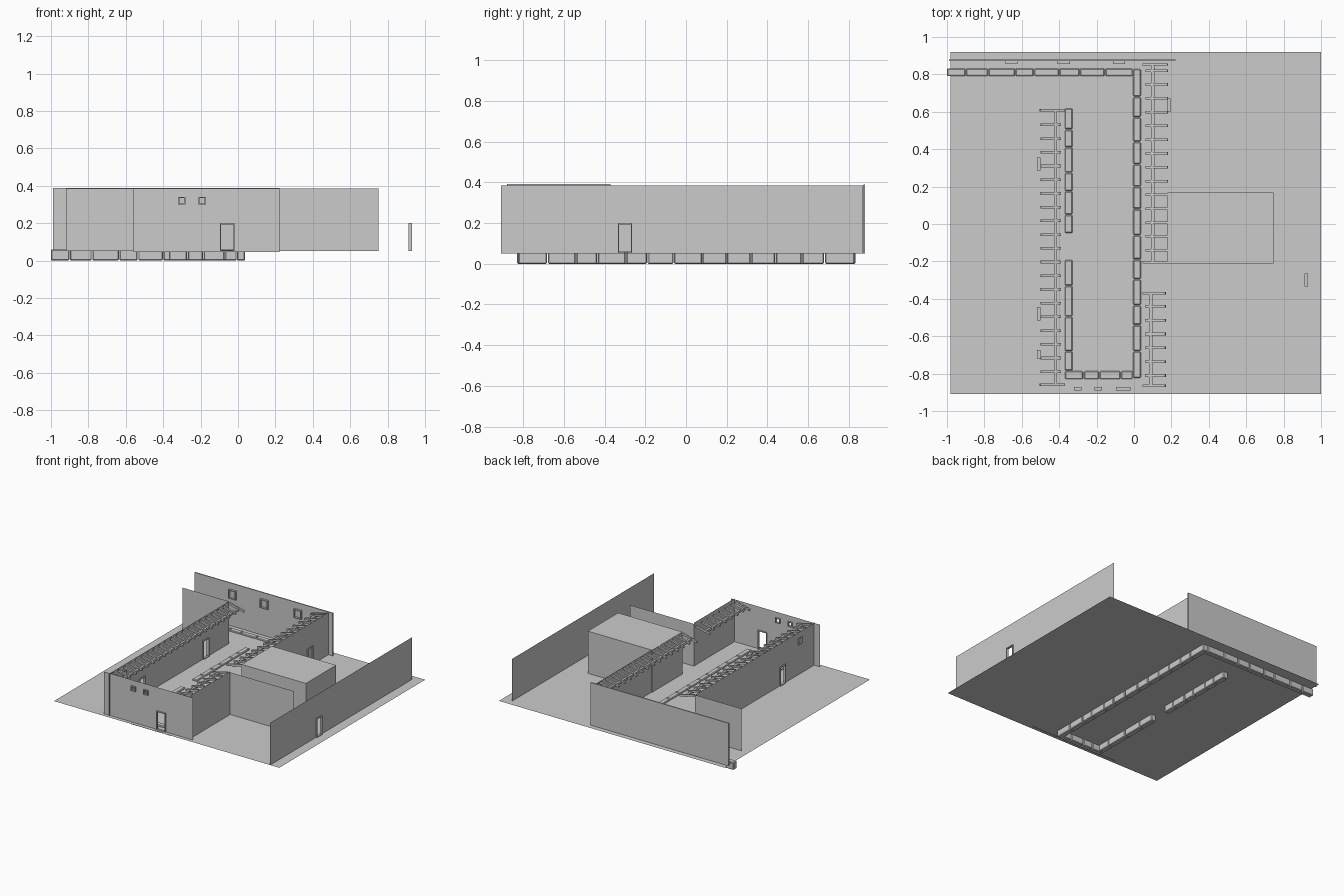
import bpy, bmesh, math
from mathutils import Matrix, Vector

if "Cube" in bpy.data.objects:
    bpy.data.objects.remove(bpy.data.objects["Cube"])

grey = bpy.data.materials.new("plain grey")
grey.diffuse_color = (0.6, 0.6, 0.6, 1)
grey.use_nodes = True
grey.node_tree.nodes["Principled BSDF"].inputs["Base Color"].default_value = grey.diffuse_color
GROUND, TOP = 0.05, 0.385


def finish(name, bm):
    me = bpy.data.meshes.new(name)
    bm.to_mesh(me)
    bm.free()
    me.materials.append(grey)
    ob = bpy.data.objects.new(name, me)
    bpy.context.scene.collection.objects.link(ob)
    return ob


def add_box(bm, x0, x1, y0, y1, z0, z1, tilt=0):
    """Box between bounds, optionally tilted about y around its centre."""
    m = (Matrix.Translation(((x0 + x1) / 2, (y0 + y1) / 2, (z0 + z1) / 2))
         @ Matrix.Rotation(tilt, 4, 'Y')
         @ Matrix.Diagonal((x1 - x0, y1 - y0, z1 - z0, 1)))
    bmesh.ops.create_cube(bm, size=1, matrix=m)


def wall(name, axis, pos, a0, a1, z0=GROUND, z1=TOP, holes=()):
    """Thin sheet wall running along 'x' or 'y', with rectangular openings."""
    bm = bmesh.new()
    us = sorted({a0, a1, *[h[0] for h in holes], *[h[1] for h in holes]})
    zs = sorted({z0, z1, *[h[2] for h in holes], *[h[3] for h in holes]})
    for u0, u1 in zip(us, us[1:]):
        for w0, w1 in zip(zs, zs[1:]):
            mu, mw = (u0 + u1) / 2, (w0 + w1) / 2
            if any(h[0] < mu < h[1] and h[2] < mw < h[3] for h in holes):
                continue
            pts = [(u0, w0), (u1, w0), (u1, w1), (u0, w1)]
            bm.faces.new([bm.verts.new((u, pos, w) if axis == 'x' else (pos, u, w))
                          for u, w in pts])
    bmesh.ops.remove_doubles(bm, verts=bm.verts, dist=1e-5)
    return finish(name, bm)


def frame(name, axis, pos, hole, depth=0.018, t=0.006):
    """Four-sided frame around an opening."""
    u0, u1, z0, z1 = hole
    bm = bmesh.new()
    for b in ((u0, u0 + t, z0, z1), (u1 - t, u1, z0, z1),
              (u0 + t, u1 - t, z1 - t, z1), (u0 + t, u1 - t, z0, z0 + t)):
        d = (pos - depth / 2, pos + depth / 2)
        if axis == 'x':
            add_box(bm, b[0], b[1], *d, b[2], b[3])
        else:
            add_box(bm, *d, b[0], b[1], b[2], b[3])
    finish(name, bm)


def pierced(name, axis, pos, a0, a1, holes, **kw):
    wall(name + "_wall", axis, pos, a0, a1, holes=holes, **kw)
    for i, h in enumerate(holes):
        frame(f"{name}_frame_{i + 1}", axis, pos, h)


# ground sheet
bm = bmesh.new()
bm.faces.new([bm.verts.new((x, y, GROUND)) for x, y in
              ((-0.98, -0.91), (1, -0.91), (1, 0.92), (-0.98, 0.92))])
finish("ground_sheet", bm)

# walls with doors and windows
pierced("front", 'x', -0.88, -0.56, 0.222,
        [(-0.097, -0.018, 0.05, 0.2), (-0.32, -0.282, 0.3, 0.34), (-0.212, -0.172, 0.3, 0.34)],
        z0=0.047)
pierced("left", 'y', -0.51, -0.89, 0.615,
        [(0.285, 0.355, 0.05, 0.2), (-0.515, -0.445, 0.05, 0.2), (-0.72, -0.675, 0.29, 0.34)])
pierced("outer_right", 'y', 0.92, -0.91, 0.87, [(-0.335, -0.265, 0.05, 0.2)])
wall("left_alley_wall", 'x', 0.615, -0.92, -0.51)
wall("right_front_wall", 'y', 0.19, -0.88, -0.37, z1=0.393)
wall("right_alley_wall", 'x', -0.37, 0.19, 0.75)
wall("right_rear_wall", 'y', 0.185, 0.17, 0.872)
frame("right_rear_frame", 'y', 0.185, (0.6, 0.67, 0.05, 0.2))

# thicker rear wall with frames on its inner face
bm = bmesh.new()
add_box(bm, -0.99, 0.222, 0.871, 0.88, 0.05, 0.389)
finish("rear_wall", bm)
for i, x in enumerate((-0.655, -0.375, -0.08)):
    frame(f"rear_window_frame_{i + 1}", 'x', 0.864, (x - 0.033, x + 0.033, 0.27, 0.34))

# side building
bm = bmesh.new()
add_box(bm, 0.18, 0.745, -0.212, 0.168, 0.05, TOP)
finish("side_building", bm)


# rows of kerb stones
def kerbs(name, axis, c0, c1, cuts):
    bm = bmesh.new()
    for a, b in zip(cuts, cuts[1:]):
        a, b = min(a, b) + 0.002, max(a, b) - 0.002
        if axis == 'x':
            add_box(bm, a, b, c0, c1, 0, 0.06)
        else:
            add_box(bm, c0, c1, a, b, 0, 0.06)
    ob = finish(name, bm)
    bev = ob.modifiers.new("chamfer", 'BEVEL')
    bev.width, bev.segments = 0.005, 1


kerbs("rear_kerb", 'x', 0.79, 0.832,
      (-1.002, -0.9, -0.78, -0.635, -0.535, -0.4, -0.29, -0.155, -0.005))
kerbs("right_kerb", 'y', -0.005, 0.037,
      (0.83, 0.68, 0.57, 0.44, 0.32, 0.2, 0.08, -0.06, -0.19, -0.295, -0.435, -0.54, -0.68, -0.825))
kerbs("front_kerb", 'x', -0.83, -0.787, (-0.37, -0.27, -0.185, -0.07, -0.005))
kerbs("left_rear_kerb", 'y', -0.37, -0.328, (0.62, 0.505, 0.41, 0.275, 0.175, 0.05, -0.05))
kerbs("left_front_kerb", 'y', -0.37, -0.328, (-0.19, -0.33, -0.495, -0.68, -0.785))


# sloping awning beams along both walls
def awning(name, x0, x1, rail, y0, y1, count, ends, long_x):
    slope = 0.24 if rail < 0 else -0.24
    bm = bmesh.new()
    for i in range(count):
        y = y0 + (y1 - y0) * i / (count - 1)
        add_box(bm, x0, x1, y - 0.007, y + 0.007, 0.357, 0.371, slope)
    for y in ends:
        add_box(bm, *long_x, y - 0.006, y + 0.006, 0.352, 0.368, slope)
    add_box(bm, rail - 0.009, rail + 0.009, min(y0, y1, *ends), max(y0, y1, *ends), 0.342, 0.358)
    finish(name, bm)


awning("left_awning_beams", -0.5, -0.39, -0.42, 0.53, -0.79, 19, (0.608, -0.86), (-0.505, -0.37))
awning("right_rear_awning_beams", 0.062, 0.182, 0.1, 0.82, -0.14, 14, (0.853, -0.205), (0.045, 0.182))
awning("right_front_awning_beams", 0.058, 0.17, 0.09, -0.44, -0.81, 6, (-0.37, -0.865), (0.045, 0.17))
